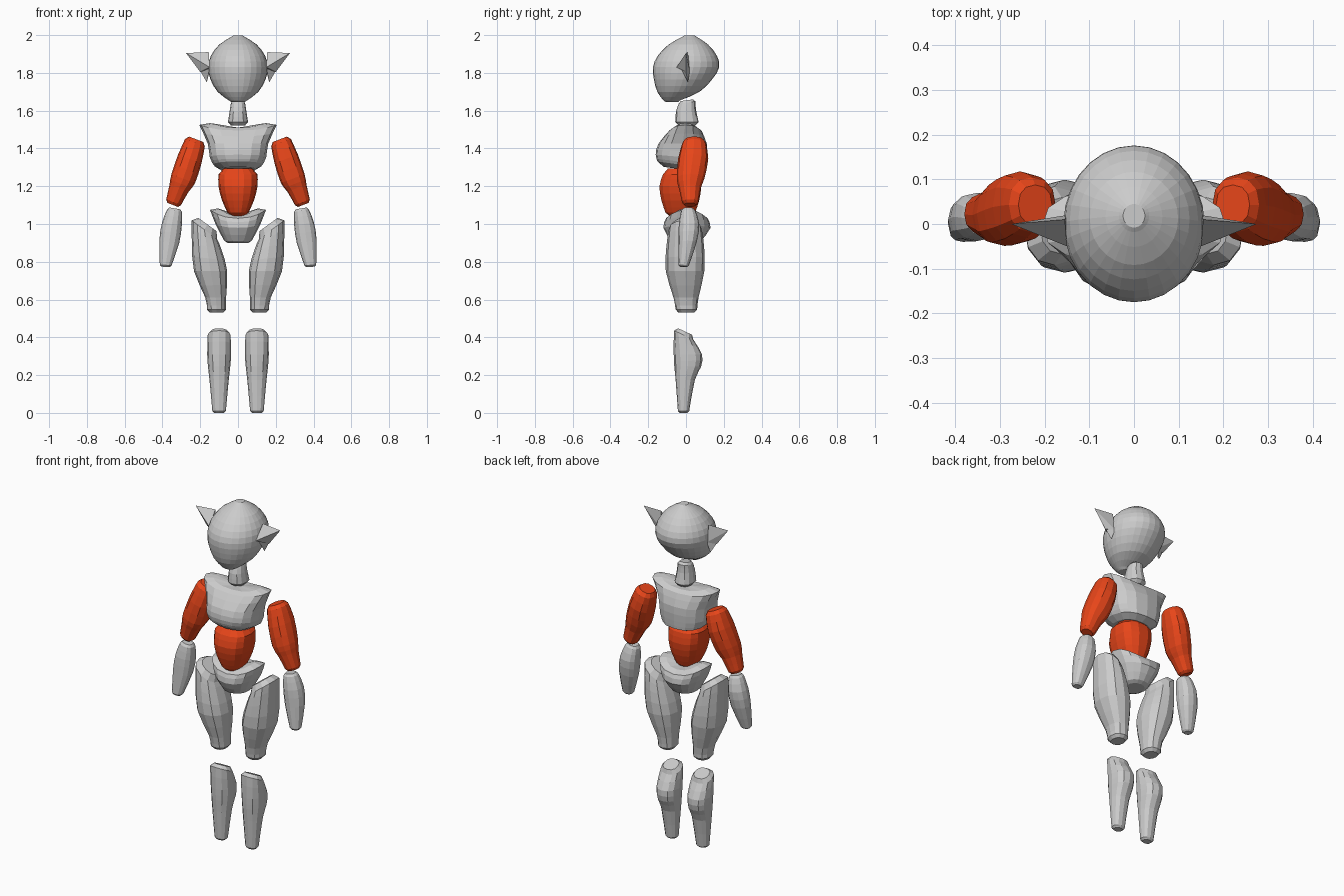
import bpy, bmesh
from math import sin, cos, pi, radians

if "Cube" in bpy.data.objects:
    bpy.data.objects.remove(bpy.data.objects["Cube"])

red = bpy.data.materials.new("red")
red.diffuse_color = (0.8, 0.06, 0.01, 1)
red.use_nodes = True
red.node_tree.nodes["Principled BSDF"].inputs["Base Color"].default_value = red.diffuse_color


def finish(name, bm, mat=None):
    bmesh.ops.recalc_face_normals(bm, faces=bm.faces)
    me = bpy.data.meshes.new(name)
    bm.to_mesh(me)
    bm.free()
    ob = bpy.data.objects.new(name, me)
    bpy.context.collection.objects.link(ob)
    if mat:
        me.materials.append(mat)


def smooth_keys(keys, steps):
    """Catmull-Rom interpolation of every ring value"""
    keys = [(list(k) + [0] * 3)[:8] for k in keys]
    out = []
    for i in range(len(keys) - 1):
        k0, k1, k2 = keys[max(i - 1, 0)], keys[i], keys[i + 1]
        k3 = keys[min(i + 2, len(keys) - 1)]
        for n in range(steps):
            t = n / steps
            out.append([b + t / 2 * (c - a + t * (2*a - 5*b + 4*c - d + t * (3*(b - c) + d - a)))
                        for a, b, c, d in zip(k0, k1, k2, k3)])
    return out + [keys[-1]]


def end_cap(ring, inner, bulge):
    """Smaller ring pushed out along the end, so the end is rounded off"""
    x, y, z, rx, ry, tu, tv, lift = ring
    d = bulge * min(rx, ry) * (1 if z > inner[2] else -1)
    return [x - d * sin(radians(tu)), y - d * sin(radians(tv)), z + d,
            rx * .72, ry * .72, tu, tv, lift * .8]


def loft(name, keys, sides=12, power=2.3, mat=None, mirror=1, bulge=.33, steps=2):
    """Ring: x, y, z, radius x, radius y, [sideways tilt, backward tilt, lift of the sides]"""
    rings = smooth_keys(keys, steps)
    rings = [end_cap(rings[0], rings[1], bulge)] + rings + [end_cap(rings[-1], rings[-2], bulge)]
    bm = bmesh.new()
    loops = []
    for x, y, z, rx, ry, tu, tv, lift in rings:
        tu, tv = radians(tu), radians(tv)
        loop = []
        for i in range(sides):
            c, s = cos(2 * pi * i / sides), sin(2 * pi * i / sides)
            u = rx * abs(c) ** (2 / power) * (1 if c > 0 else -1)
            v = ry * abs(s) ** (2 / power) * (1 if s > 0 else -1)
            loop.append(bm.verts.new((mirror * (x + u * cos(tu)), y + v * cos(tv),
                                      z + u * sin(tu) + v * sin(tv) + lift * c * c)))
        loops.append(loop)
    for a, b in zip(loops, loops[1:]):
        for i in range(sides):
            j = (i + 1) % sides
            bm.faces.new((a[i], a[j], b[j], b[i]))
    for loop, ring in ((loops[0], rings[0]), (loops[-1], rings[-1])):
        mid = bm.verts.new((mirror * ring[0], ring[1], ring[2]))
        for i in range(sides):
            bm.faces.new((loop[i], loop[(i + 1) % sides], mid))
    finish(name, bm, mat)


def pair(name, keys, mat=None):
    loft(name + "_right", keys, mat=mat)
    loft(name + "_left", keys, mat=mat, mirror=-1)


# Head: slices as z, front y, back y, half width
slices = [(1.655, -.12, -.03, .05), (1.70, -.152, .072, .108), (1.765, -.17, .138, .146),
          (1.83, -.175, .176, .158), (1.89, -.15, .164, .144), (1.95, -.092, .117, .099),
          (1.992, -.018, .055, .034)]
loft("head", [(0, (f + b) / 2, z, w, (b - f) / 2) for z, f, b, w in slices], 28, 2, bulge=.2)

# Ears: a pointed blade and a small lobe
blade = [(.155, .01, 1.91), (.15, -.05, 1.83), (.15, .02, 1.81), (.275, 0, 1.905), (.2, 0, 1.805)]
lobe = [(.15, -.03, 1.83), (.197, 0, 1.805), (.15, .02, 1.81), (.165, .01, 1.75)]
for side, s in (("right", 1), ("left", -1)):
    for part, pts in (("ear_blade", blade), ("ear_lobe", lobe)):
        bm = bmesh.new()
        for x, y, z in pts:
            bm.verts.new((s * x, y, z))
        bmesh.ops.convex_hull(bm, input=bm.verts)
        finish(f"{part}_{side}", bm)

# Torso
loft("neck", [(0, .005, 1.54, .053, .062), (0, 0, 1.60, .044, .053, 0, 4),
              (0, .006, 1.643, .037, .045, 0, 8)])
loft("chest", [(0, -.022, 1.313, .13, .13, 0, -8), (0, -.025, 1.355, .15, .136, 0, -5),
               (0, -.018, 1.425, .16, .128), (0, -.003, 1.495, .205, .085, 0, 0, .03)],
     16, 2.5, bulge=.18)
loft("belly", [(0, -.03, 1.06, .055, .08), (0, -.03, 1.125, .085, .102),
               (0, -.03, 1.20, .103, .113), (0, -.026, 1.262, .104, .098)], 14, 2.5, red)
loft("pelvis", [(0, 0, .91, .072, .08), (0, .005, .98, .117, .125, 0, 0, .015),
                (0, .004, 1.03, .148, .11, 0, 0, .045)], 16, bulge=.15)

# Arms
pair("upper_arm", [(.228, .043, 1.43, .056, .062, 21), (.255, .038, 1.345, .066, .08, 21),
                   (.29, .024, 1.24, .067, .073, 21), (.312, .02, 1.19, .054, .058, 21),
                   (.341, .022, 1.115, .042, .043, 21)], red)
pair("forearm", [(.336, .012, 1.07, .04, .038, 10), (.35, .016, 1.0, .053, .054, 7),
                 (.364, .009, .905, .053, .048, 7), (.383, -.012, .782, .031, .028, 4)])

# Legs
pair("thigh", [(.178, -.004, .97, .083, .088, 36), (.165, -.004, .88, .082, .1, 15),
               (.145, -.005, .75, .088, .102), (.118, 0, .61, .055, .066),
               (.114, .002, .547, .05, .057)])
pair("shin", [(.1, -.012, .412, .061, .056, 0, -25), (.1, .01, .31, .063, .075),
              (.1, .009, .245, .059, .071), (.1, -.004, .175, .051, .051),
              (.1, -.013, .01, .036, .03)])
